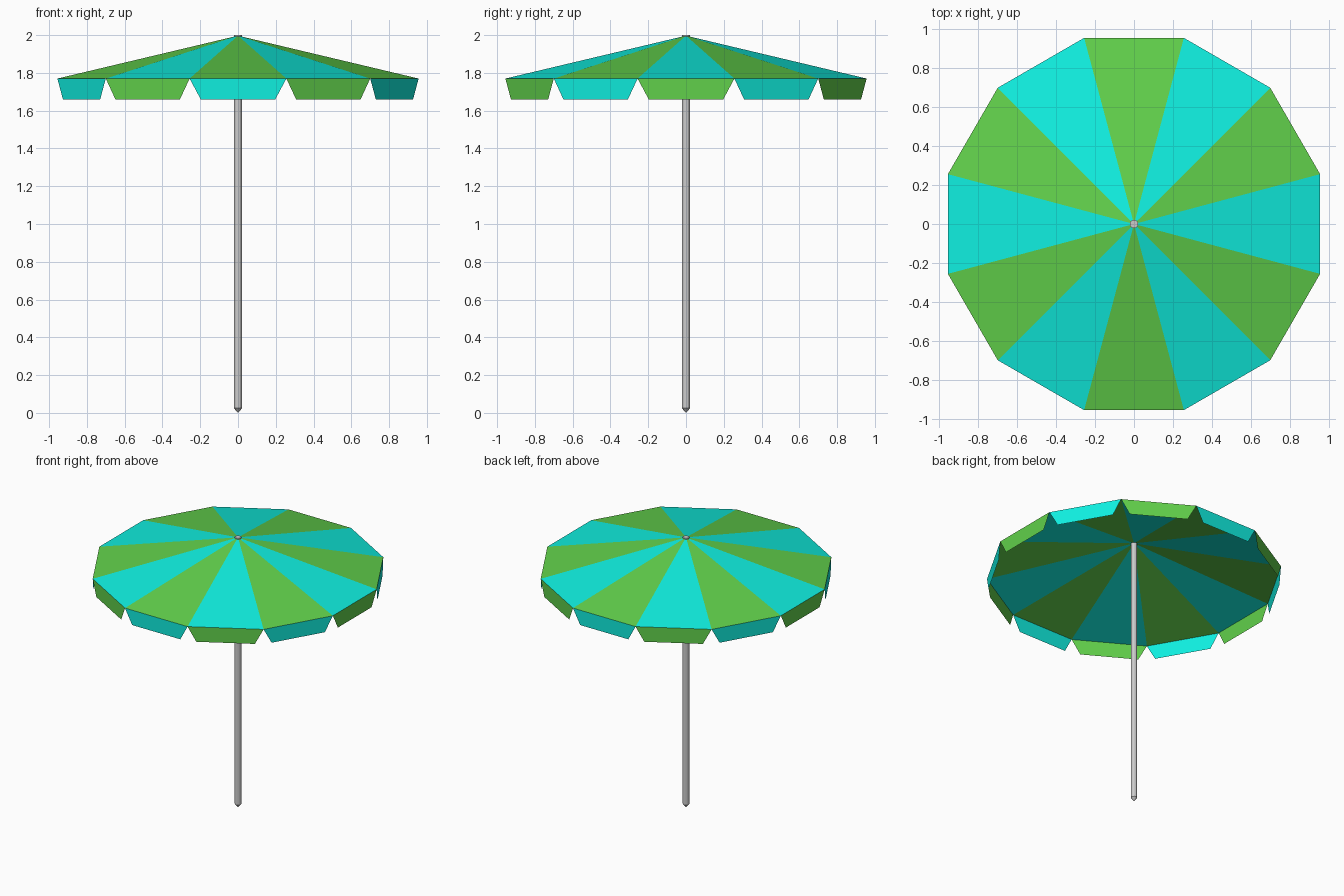
import bpy, bmesh
from math import cos, sin, radians
from mathutils import Vector

if "Cube" in bpy.data.objects:
    bpy.data.objects.remove(bpy.data.objects["Cube"])

SIDES = 12
RIM_R, RIM_Z, APEX_Z = 0.99, 1.77, 1.997
FLAP_Z, FLAP_INSET = 1.66, 0.115   # inset is a fraction of the panel edge
POLE_R, POLE_TOP = 0.022, 2.0


def material(name, color):
    mat = bpy.data.materials.new(name)
    mat.diffuse_color = (*color, 1)
    mat.use_nodes = True
    mat.node_tree.nodes["Principled BSDF"].inputs["Base Color"].default_value = mat.diffuse_color
    return mat


def add_object(name, bm, mats=()):
    mesh = bpy.data.meshes.new(name)
    bm.to_mesh(mesh)
    bm.free()
    for m in mats:
        mesh.materials.append(m)
    obj = bpy.data.objects.new(name, mesh)
    bpy.context.collection.objects.link(obj)
    return obj


teal = material("teal_cloth", (0.005, 0.86, 0.74))
green = material("green_cloth", (0.12, 0.63, 0.07))


def rim_point(k):
    a = radians(360 / SIDES * (k - 0.5))
    return Vector((RIM_R * cos(a), RIM_R * sin(a), RIM_Z))


# Canopy: open twelve-sided cone with alternating panels
bm = bmesh.new()
apex = bm.verts.new((0, 0, APEX_Z))
rim = [bm.verts.new(rim_point(k)) for k in range(SIDES)]
for k in range(SIDES):
    face = bm.faces.new((rim[k], rim[(k + 1) % SIDES], apex))
    face.material_index = k % 2
add_object("canopy", bm, (teal, green))

# Valance: hanging trapezoid flaps in the opposite colours
bm = bmesh.new()
drop = Vector((0, 0, FLAP_Z - RIM_Z))
for k in range(SIDES):
    a, b = rim_point(k), rim_point(k + 1)
    corners = (a, a.lerp(b, FLAP_INSET) + drop, b.lerp(a, FLAP_INSET) + drop, b)
    face = bm.faces.new([bm.verts.new(c) for c in corners])
    face.material_index = (k + 1) % 2
add_object("valance_flaps", bm, (teal, green))

# Pole: straight shaft with a pointed foot
bm = bmesh.new()
rings = []
for z in (0.025, POLE_TOP):
    rings.append([bm.verts.new((POLE_R * cos(radians(30 * i)),
                                POLE_R * sin(radians(30 * i)), z)) for i in range(12)])
tip = bm.verts.new((0, 0, 0))
low, high = rings
for i in range(12):
    j = (i + 1) % 12
    bm.faces.new((low[i], low[j], high[j], high[i]))
    bm.faces.new((low[j], low[i], tip))
bm.faces.new(high)
add_object("pole", bm)
